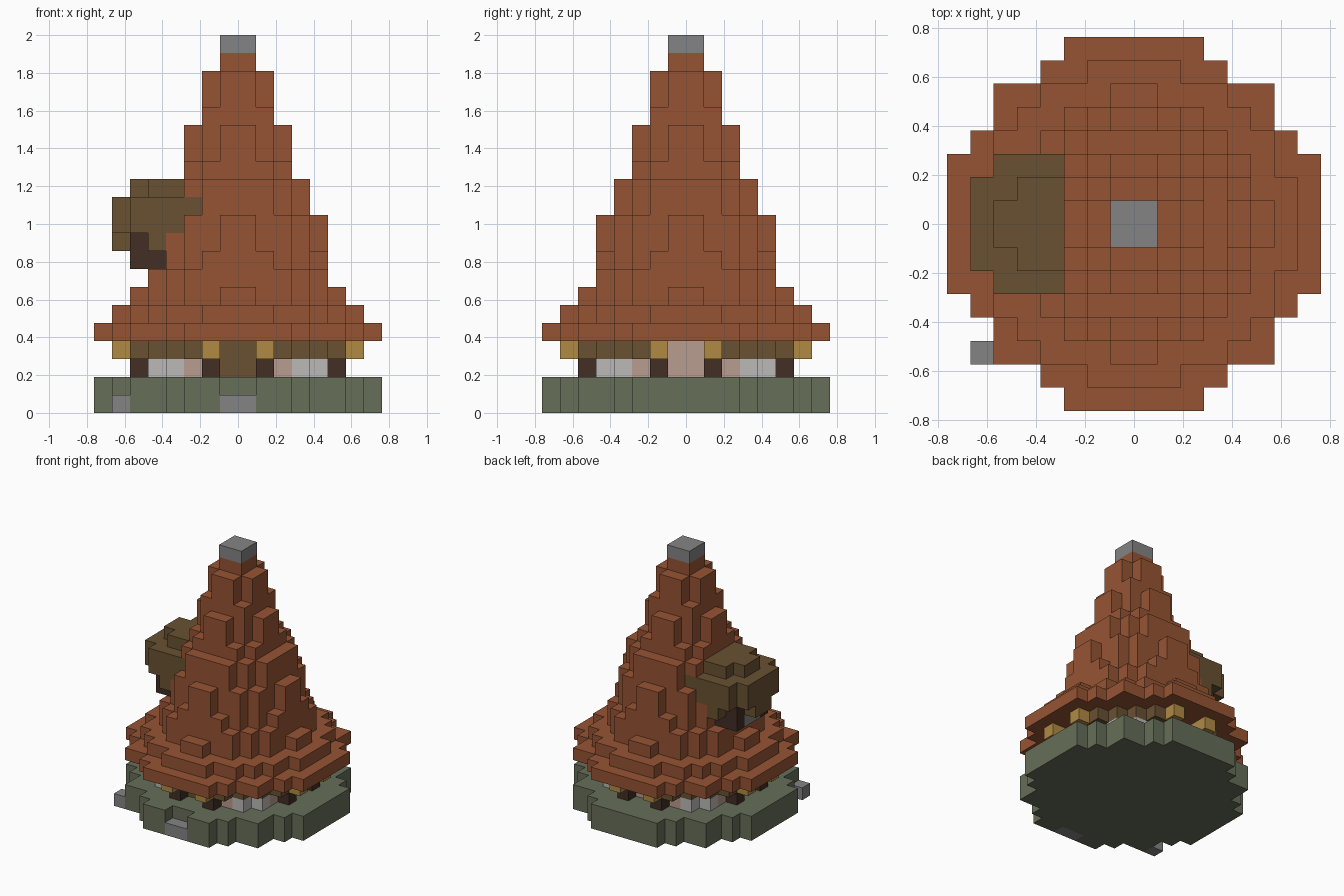
import bpy, bmesh
from mathutils import Vector

U = 2 / 21  # edge of one block

if "Cube" in bpy.data.objects:
    bpy.data.objects.remove(bpy.data.objects["Cube"], do_unlink=True)

COLOURS = {
    "terracotta": (150, 84, 52), "moss_green": (102, 110, 88),
    "timber_brown": (105, 81, 50), "golden_wood": (176, 138, 68),
    "dark_wood": (66, 46, 36), "pale_glass": (188, 186, 183),
    "blush_plaster": (184, 156, 142), "stone_grey": (132, 132, 132),
}


def linear(c):
    c /= 255
    return c / 12.92 if c <= 0.04045 else ((c + 0.055) / 1.055) ** 2.4


def make_material(name, rgb):
    mat = bpy.data.materials.new(name)
    mat.use_nodes = True
    colour = (*[linear(c) for c in rgb], 1)
    mat.diffuse_color = colour
    node = next(n for n in mat.node_tree.nodes if n.type == 'BSDF_PRINCIPLED')
    node.inputs["Base Color"].default_value = colour
    return mat


MATS = {n: make_material(n, c) for n, c in COLOURS.items()}
cells = {}   # block position -> part name
parts = {}   # part name -> colour name


def put(part, colour, z0, z1, inside):
    """Fill blocks between z0 and z1 where inside(x, y) holds at the block centre."""
    parts[part] = colour
    for k in range(z0, z1):
        for i in range(-8, 8):
            for j in range(-8, 8):
                if inside(i + 0.5, j + 0.5):
                    cells[i, j, k] = part


def disc(r):
    return lambda x, y: x * x + y * y < r * r


def broad(x, y):
    return abs(x) ** 1.9 + abs(y) ** 1.9 < 52


def box(x0, x1, y0, y1):
    return lambda x, y: x0 < x < x1 and y0 < y < y1


def around(lo, hi, near, far):
    """Blocks repeated on all four sides, mirrored about each axis."""
    def test(x, y):
        a, b = abs(x), abs(y)
        return (lo < a < hi and near < b < far) or (lo < b < hi and near < a < far)
    return test


# Ground slab with a notched doorstep and a loose stone
put("base", "moss_green", 0, 2, broad)
put("doorstep", "stone_grey", 0, 1, box(-1, 1, -8, -7))
for i in (-1, 0):
    del cells[i, -8, 1]
put("loose_stone", "stone_grey", 0, 1, box(-7, -6, -6, -5))

# Walls, diagonal windows and posts
put("walls", "blush_plaster", 2, 4, disc(5.75))
for k in (2, 3):
    for key in [c for c in cells if c[2] == k and max(abs(c[0] + .5), abs(c[1] + .5)) > 5]:
        del cells[key]
put("windows", "pale_glass", 2, 3, around(3, 4, 4, 5))
put("posts", "dark_wood", 2, 3, around(1, 2, 5, 6))

# Timber ring under the eaves with projecting beam ends
put("beam_ring", "timber_brown", 3, 4,
    lambda x, y: 28 < x * x + y * y < 37 and min(abs(x), abs(y)) > 1)
put("beam_ends", "golden_wood", 3, 4, around(1, 2, 5, 7))
put("door", "timber_brown", 2, 4, box(-1, 1, -5, -4))

# Stepped conical roof, one radius per layer
put("roof", "terracotta", 4, 5, broad)
RADII = [6.8, 5.6, 5.3, 4.85, 4.65, 4.6, 4.2, 3.9, 3.3, 2.85, 2.6, 2.3, 2, 1.7, 1.3]
for k, r in enumerate(RADII):
    put("roof", "terracotta", 5 + k, 6 + k, disc(r))
put("roof_tip", "stone_grey", 20, 21, disc(1))

# Dormer on the roof's side
put("dormer_body", "dark_wood", 8, 9, box(-6, -4, -2, 2))
put("dormer_body", "dark_wood", 9, 10, box(-6, -3, -2, 2))
put("dormer_windows", "stone_grey", 9, 10, box(-4, -3, -2, 2))
put("dormer_windows", "stone_grey", 8, 10, box(-6, -5, -1, 1))
put("dormer_roof", "timber_brown", 9, 10, box(-7, -6, -1, 1))
put("dormer_roof", "timber_brown", 9, 10, lambda x, y: -5 < x < -4 and 1 < abs(y) < 3)
put("dormer_roof", "timber_brown", 10, 12, box(-6, -2, -3, 3))
put("dormer_roof", "timber_brown", 10, 12, box(-7, -6, -2, 2))
put("dormer_roof", "timber_brown", 12, 13, box(-5, -3, -2, 2))
put("dormer_roof", "timber_brown", 12, 13, box(-6, -5, -1, 1))


def build(part):
    """Skin the exposed block sides of one part and merge flat areas."""
    bm = bmesh.new()
    verts = {}

    def vert(p):
        key = tuple(round(c) for c in p)
        if key not in verts:
            verts[key] = bm.verts.new(Vector(key) * U)
        return verts[key]

    for cell in [c for c, name in cells.items() if name == part]:
        for axis in range(3):
            for side in (0, 1):
                near = list(cell)
                near[axis] += 2 * side - 1
                if tuple(near) in cells:
                    continue
                corner = Vector(cell)
                corner[axis] += side
                a, b = Vector((0, 0, 0)), Vector((0, 0, 0))
                a[(axis + 1) % 3] = b[(axis + 2) % 3] = 1
                loop = [corner, corner + a, corner + a + b, corner + b]
                bm.faces.new([vert(p) for p in (loop if side else loop[::-1])])
    bmesh.ops.dissolve_limit(bm, angle_limit=0.01, verts=bm.verts[:], edges=bm.edges[:])
    mesh = bpy.data.meshes.new(part)
    bm.to_mesh(mesh)
    bm.free()
    mesh.materials.append(MATS[parts[part]])
    obj = bpy.data.objects.new(part, mesh)
    bpy.context.scene.collection.objects.link(obj)


for part in parts:
    build(part)
